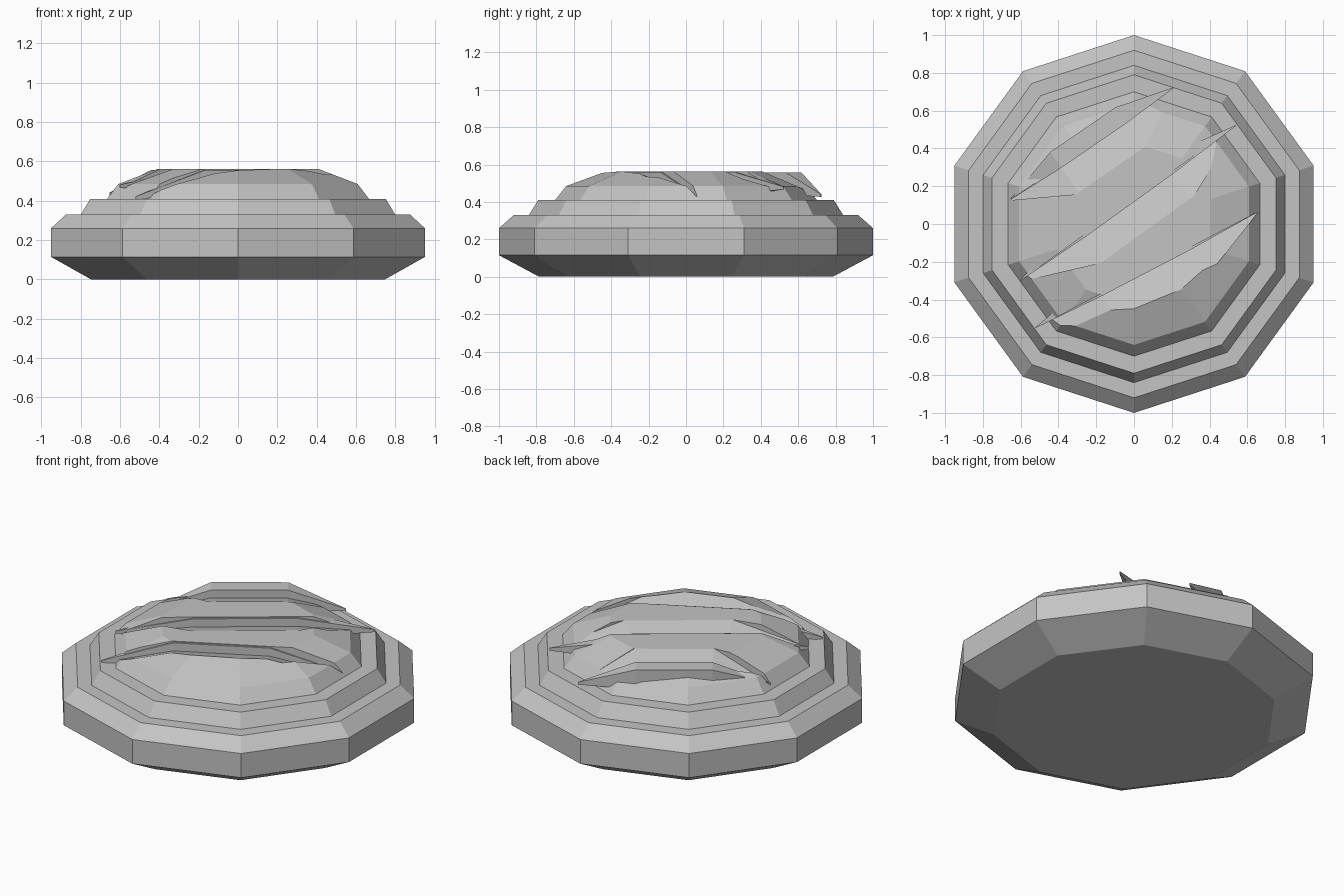
import bpy, bmesh, math
from mathutils import Vector

cube = bpy.data.objects.get("Cube")
if cube:
    bpy.data.objects.remove(cube, do_unlink=True)

grey = bpy.data.materials.new("light_grey")
grey.use_nodes = True
colour = (0.55, 0.55, 0.55, 1)
grey.diffuse_color = colour
grey.node_tree.nodes["Principled BSDF"].inputs["Base Color"].default_value = colour


def loft(name, rings):
    """Skin closed rings of points and cap both ends."""
    bm = bmesh.new()
    loops = [[bm.verts.new(p) for p in ring] for ring in rings]
    n = len(loops[0])
    for a, b in zip(loops, loops[1:]):
        for i in range(n):
            j = (i + 1) % n
            bm.faces.new((a[i], a[j], b[j], b[i]))
    bm.faces.new(loops[0])
    bm.faces.new(loops[-1])
    bmesh.ops.recalc_face_normals(bm, faces=bm.faces)
    mesh = bpy.data.meshes.new(name)
    bm.to_mesh(mesh)
    bm.free()
    mesh.materials.append(grey)
    obj = bpy.data.objects.new(name, mesh)
    bpy.context.collection.objects.link(obj)
    return obj


def decagon(radius, z):
    angles = [math.pi / 2 + i * math.tau / 10 for i in range(10)]
    return [(radius * math.cos(a), radius * math.sin(a), z) for a in angles]


# Stepped ten-sided loaf body: radius, height
profile = [(.785, 0), (1, .115), (1, .26), (.92, .33), (.84, .33),
           (.79, .41), (.70, .41), (.64, .485), (.43, .562)]
body = loft("loaf_body", [decagon(r, z) for r, z in profile])

# Diagonal scores, each from one pointed end to the other
scores = [((-.52, -.55, .41), (.65, .06, .42)),
          ((-.60, -.30, .47), (.54, .52, .47)),
          ((-.65, .13, .43), (.21, .72, .43))]


def along(a, b, t, side, z):
    d = (b - a).xy.normalized()
    p = a.lerp(b, t)
    return (p.x - d.y * side, p.y + d.x * side, z)


for number, (start, end) in enumerate(scores, 1):
    a, b = Vector(start), Vector(end)
    groove, ear = [], []
    for t in (0, .3, .7, 1):
        middle = 0 < t < 1
        tip = a.lerp(b, t).z
        floor = .505 if middle else tip
        width = .18 if middle else .004
        lip = .565 if middle else tip + .002
        # Groove section: steep wall on one side, long slope on the other
        groove.append([along(a, b, t, 0, floor), along(a, b, t, -width, lip),
                       along(a, b, t, -width, .66), along(a, b, t, 0, .66)])
        # Raised crust along the steep wall
        thick = .09 if middle else .004
        top = .557 if middle else tip + .012
        low = .44 if middle else tip - .003
        ear.append([along(a, b, t, -.012 if middle else 0, low),
                    along(a, b, t, -.012 if middle else 0, top),
                    along(a, b, t, thick, top), along(a, b, t, thick, low)])
    cutter = loft("score_cutter", groove)
    cutter.hide_render = True
    cut = body.modifiers.new("score", "BOOLEAN")
    cut.operation = "DIFFERENCE"
    cut.solver = "EXACT"
    cut.object = cutter
    bpy.context.view_layer.objects.active = body
    bpy.ops.object.modifier_apply(modifier=cut.name)
    bpy.data.objects.remove(cutter, do_unlink=True)
    loft(f"crust_ridge_{number}", ear)
